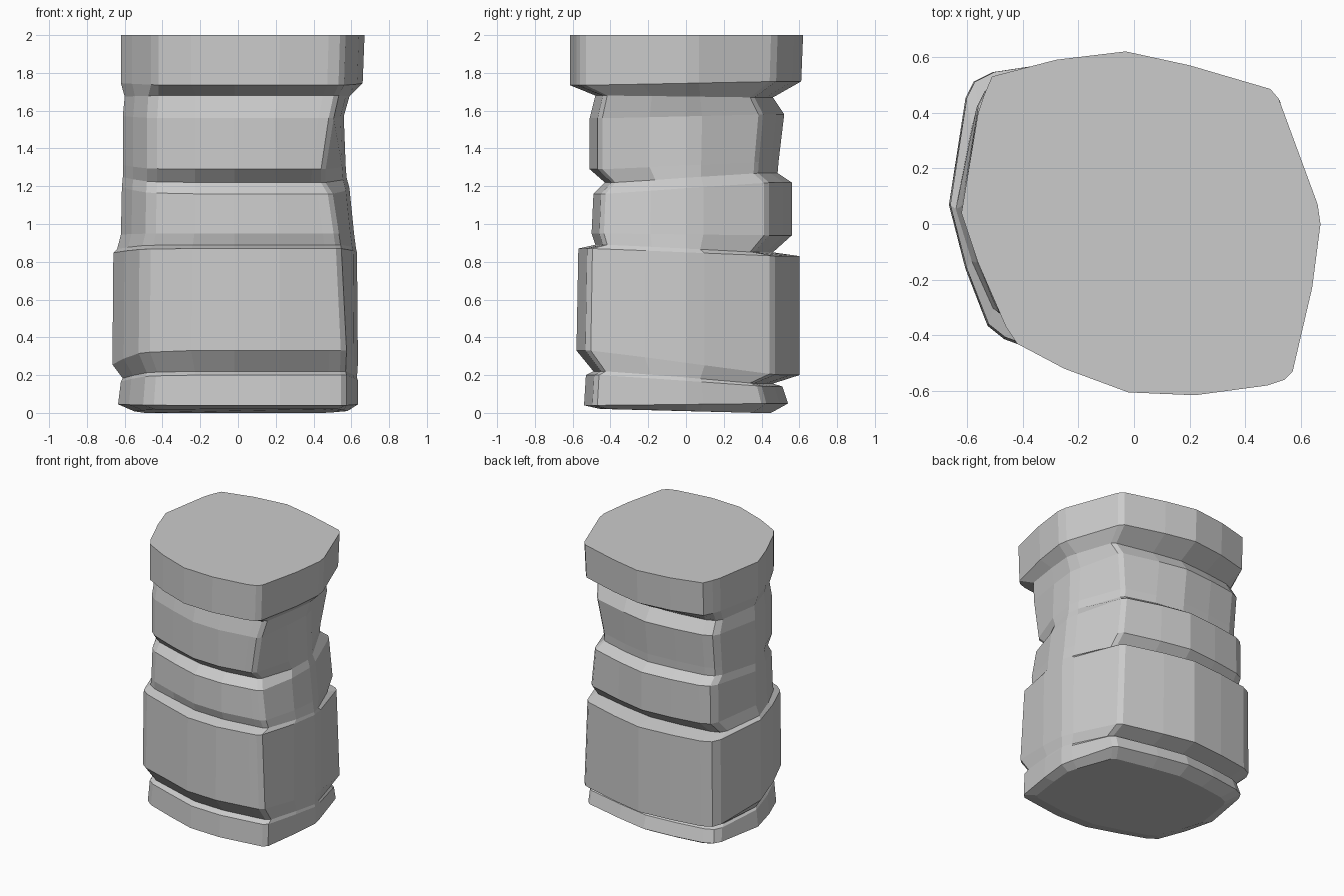
import bpy, bmesh

# Cross-sections (x, y), matched point for point: body and wider cap
BODY = [(-.03, .61), (.2, .56), (.49, .48), (.52, .45), (.61, .1), (.63, 0),
        (.61, -.23), (.57, -.53), (.54, -.56), (.48, -.57), (.22, -.61),
        (-.02, -.6), (-.25, -.52), (-.47, -.435), (-.53, -.385), (-.61, -.17),
        (-.67, .07), (-.61, .46), (-.58, .52), (-.51, .555), (-.28, .59)]
CAP = [(-.03, .62), (.2, .57), (.49, .485), (.52, .45), (.66, .07), (.67, 0),
       (.64, -.23), (.57, -.53), (.54, -.56), (.48, -.58), (.22, -.615),
       (-.02, -.605), (-.25, -.52), (-.42, -.43), (-.46, -.37), (-.56, -.14),
       (-.62, .04), (-.56, .4), (-.54, .46), (-.51, .53), (-.28, .59)]

# Rings: front z, front y, back z, back y, left x, right x, corner pinch
RINGS = [
    (.02, .45, .00, .45, .55, .58, 1),
    (.04, .54, .05, .54, .635, .635, 1),
    (.20, .53, .14, .51, .62, .635, 1),
    (.22, .49, .155, .46, .61, .63, 1),
    (.33, .58, .20, .60, .665, .635, 1),
    (.87, .57, .83, .60, .66, .63, .96),
    (.89, .48, .85, .46, .64, .625, .96),
    (.95, .50, .94, .56, .62, .615, .96),
    (1.16, .49, 1.22, .56, .615, .59, .94),
    (1.22, .43, 1.27, .485, .61, .575, .89),
    (1.29, .51, 1.33, .49, .61, .57, .9),
    (1.56, .51, 1.58, .52, .61, .56, 1),
    (1.68, .48, 1.67, .46, .60, .59, 1),
    (1.735, .615, 1.755, .61, .62, .66, 1),
    (2.0, .615, 2.0, .62, .62, .67, 1),
]


def ring_verts(bm, section, zf, yf, zb, yb, xl, xr, pinch):
    """Fit a section to the extents, tilting it between front and back heights."""
    xs, ys = [p[0] for p in section], [p[1] for p in section]
    out = []
    for x, y in section:
        t = min(1, max(0, y + .5))
        px = x * (xr / max(xs) if x > 0 else xl / -min(xs))
        py = y * (yb / max(ys) if y > 0 else yf / -min(ys))
        if x > .4 and abs(y) > .4:
            px *= pinch
        out.append(bm.verts.new((px, py, zf + (zb - zf) * t)))
    return out


# Chipped stone post lofted through all rings
bm = bmesh.new()
loops = [ring_verts(bm, CAP if i >= 13 else BODY, *r) for i, r in enumerate(RINGS)]
n = len(BODY)
for a, b in zip(loops, loops[1:]):
    for i in range(n):
        j = (i + 1) % n
        bm.faces.new((a[i], a[j], b[j], b[i]))
bm.faces.new(loops[0])
bm.faces.new(loops[-1])
bmesh.ops.recalc_face_normals(bm, faces=bm.faces)
mesh = bpy.data.meshes.new("grooved_stone_post")
bm.to_mesh(mesh)
bm.free()
post = bpy.data.objects.new("grooved_stone_post", mesh)
bpy.context.collection.objects.link(post)
